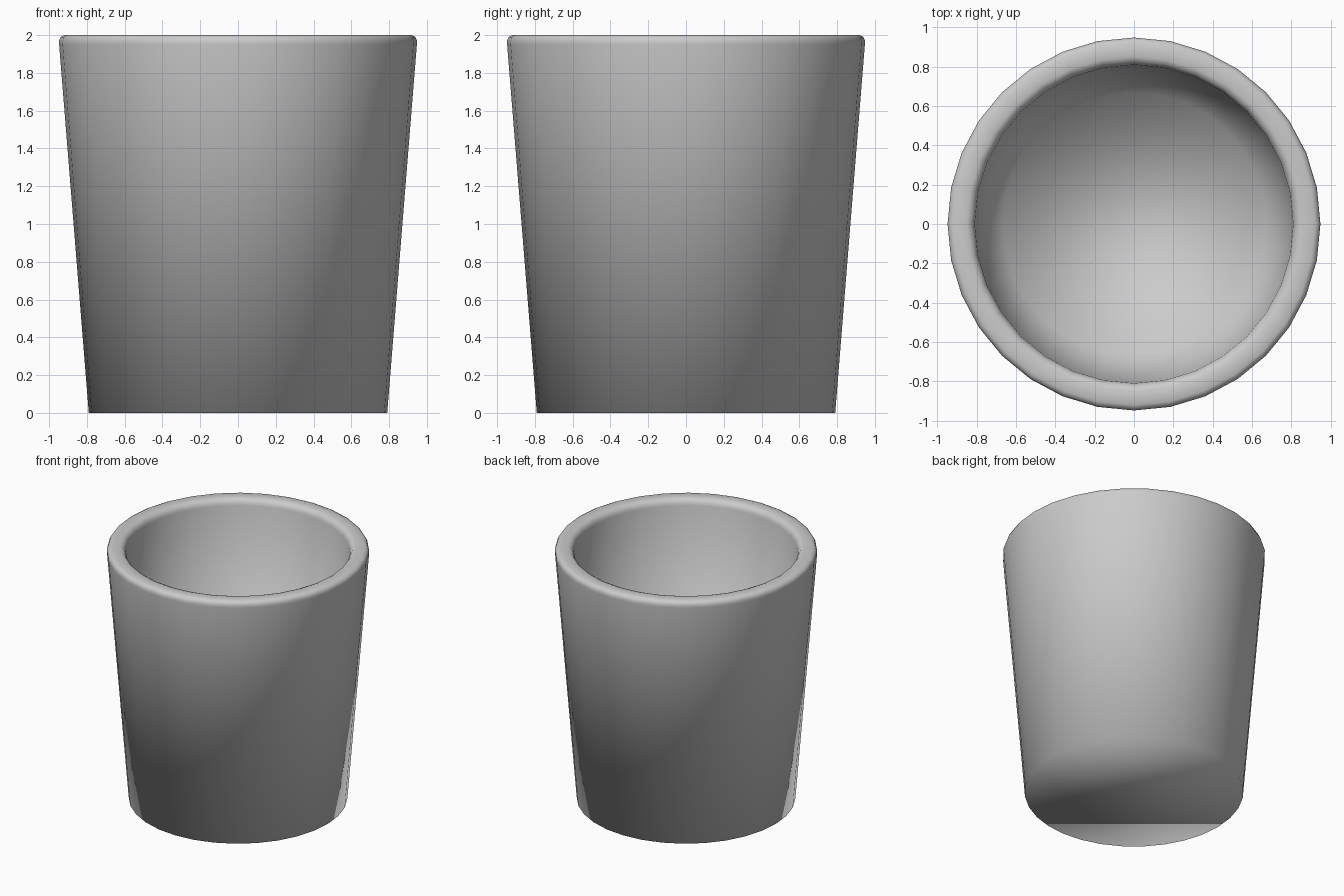
import bpy, bmesh, math

if "Cube" in bpy.data.objects:
    bpy.data.objects.remove(bpy.data.objects["Cube"])

SIDES = 32

# Cup profile (radius, z): outer base, outer wall, rounded rim, inner wall, floor edge
profile = [
    (0.79, 0.0),
    (0.947, 1.95), (0.948, 1.97), (0.939, 1.99), (0.92, 2.0),
    (0.85, 2.0), (0.828, 1.99), (0.815, 1.97), (0.81, 1.95),
    (0.67, 0.15),
]

bm = bmesh.new()
rings = []
for r, z in profile:
    rings.append([bm.verts.new((r * math.cos(2 * math.pi * i / SIDES),
                                r * math.sin(2 * math.pi * i / SIDES), z))
                  for i in range(SIDES)])

# Walls and rim
for a, b in zip(rings, rings[1:]):
    for i in range(SIDES):
        j = (i + 1) % SIDES
        bm.faces.new((a[i], a[j], b[j], b[i]))

# Underside and inner floor
bm.faces.new(rings[0][::-1])
bm.faces.new(rings[-1])

for f in bm.faces:
    f.smooth = True
mesh = bpy.data.meshes.new("cup")
bm.to_mesh(mesh)
bm.free()
cup = bpy.data.objects.new("cup", mesh)
bpy.context.collection.objects.link(cup)
